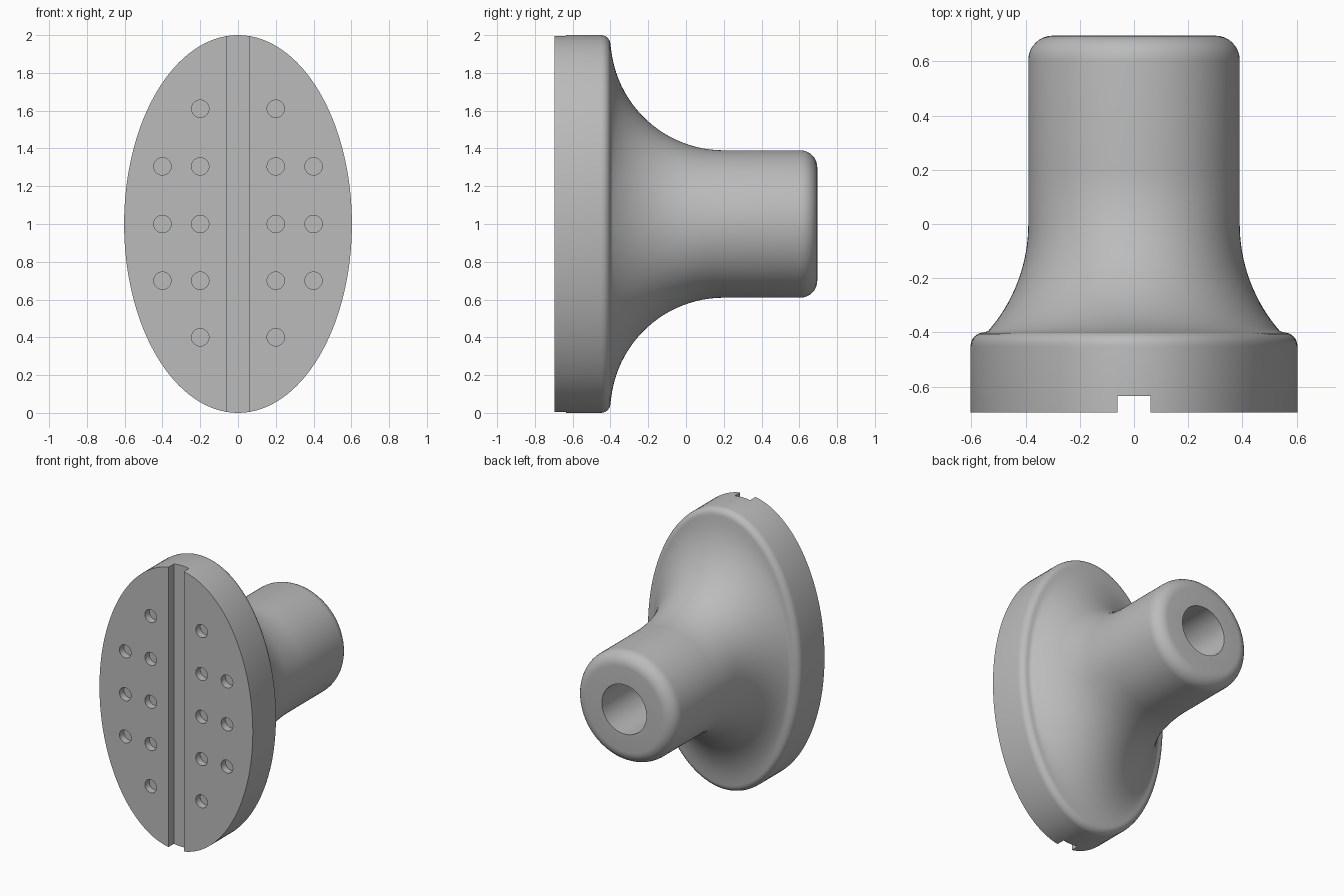
import bpy, bmesh, math
from mathutils import Matrix

if "Cube" in bpy.data.objects:
    bpy.data.objects.remove(bpy.data.objects["Cube"])

SEG = 128
NECK, FILLET = 0.39, 0.6
HALF_W, HALF_H = 0.603, 1.0
FRONT, BACK = -0.695, 0.695

grey = bpy.data.materials.new("plain grey")
grey.diffuse_color = (0.5, 0.5, 0.5, 1)
grey.use_nodes = True
grey.node_tree.nodes["Principled BSDF"].inputs["Base Color"].default_value = grey.diffuse_color


def ring(bm, y, a, b):
    return [bm.verts.new((a * math.cos(2 * math.pi * i / SEG), y,
                          1 + b * math.sin(2 * math.pi * i / SEG))) for i in range(SEG)]


def flare(y, start, limit):
    """Radius of the concave sweep that leaves the neck at y = start."""
    d = min(max(start - y, 0), FILLET)
    return min(NECK + FILLET - math.sqrt(FILLET ** 2 - d * d), limit)


# Sections (y, half width, half height), from the front face to the neck end
sections = [(FRONT, HALF_W, HALF_H)]
edge = 0.05
for i in range(7):                       # rounded rim of the plate
    t = math.radians(15 * i)
    sections.append((-0.40 - edge * (1 - math.sin(t)),
                     HALF_W - edge * (1 - math.cos(t)),
                     HALF_H - edge * (1 - math.cos(t))))
for i in range(1, 25):                   # sweep from plate to neck
    t = math.radians(4 + 86 * i / 24)
    y = 0.2 - FILLET * math.cos(t)
    sections.append((y, flare(y, 0.0, HALF_W - edge), flare(y, 0.2, HALF_H - edge)))
r = 0.09
for i in range(9):                       # rounded neck end
    t = math.radians(90 * i / 8)
    k = NECK - r + r * math.cos(t)
    sections.append((BACK - r + r * math.sin(t), k, k))

bm = bmesh.new()
rings = [ring(bm, *s) for s in sections]
for p, q in zip(rings, rings[1:]):
    for i in range(SEG):
        j = (i + 1) % SEG
        bm.faces.new((p[i], p[j], q[j], q[i]))
bm.faces.new(rings[0])
bm.faces.new(rings[-1])
bmesh.ops.recalc_face_normals(bm, faces=bm.faces)
mesh = bpy.data.meshes.new("knob_body")
bm.to_mesh(mesh)
bm.free()
mesh.materials.append(grey)
body = bpy.data.objects.new("knob_body", mesh)
bpy.context.collection.objects.link(body)

# Cutters: front groove, shallow round dimples and the bore in the neck
bm = bmesh.new()


def drill(x, z, radius, y0, y1, seg):
    m = Matrix.Translation((x, (y0 + y1) / 2, z)) @ Matrix.Rotation(math.pi / 2, 4, 'X')
    bmesh.ops.create_cone(bm, cap_ends=True, segments=seg, radius1=radius,
                          radius2=radius, depth=y1 - y0, matrix=m)


bmesh.ops.create_cube(bm, size=1, matrix=Matrix.Translation((0, FRONT - 0.02, 1))
                      @ Matrix.Diagonal((0.12, 0.16, 2.4, 1)))
for side in (-1, 1):
    for x, rows in ((0.2, (0.4, 0.7, 1.0, 1.305, 1.61)), (0.4, (0.7, 1.0, 1.305))):
        for z in rows:
            drill(side * x, z, 0.046, FRONT - 0.1, FRONT + 0.05, 32)
drill(0, 1, 0.175, -0.1, BACK + 0.1, 64)
cut_mesh = bpy.data.meshes.new("cutter")
bm.to_mesh(cut_mesh)
bm.free()
cut_mesh.materials.append(grey)
cutter = bpy.data.objects.new("cutter", cut_mesh)
cutter.hide_render = True
bpy.context.collection.objects.link(cutter)

# Apply the cut, then smooth with sharp edges kept
bpy.context.view_layer.objects.active = body
body.select_set(True)
mod = body.modifiers.new("cut", 'BOOLEAN')
mod.operation, mod.solver, mod.object = 'DIFFERENCE', 'EXACT', cutter
bpy.ops.object.modifier_apply(modifier=mod.name)
bpy.data.objects.remove(cutter)
bpy.ops.object.shade_smooth_by_angle(angle=math.radians(30))
